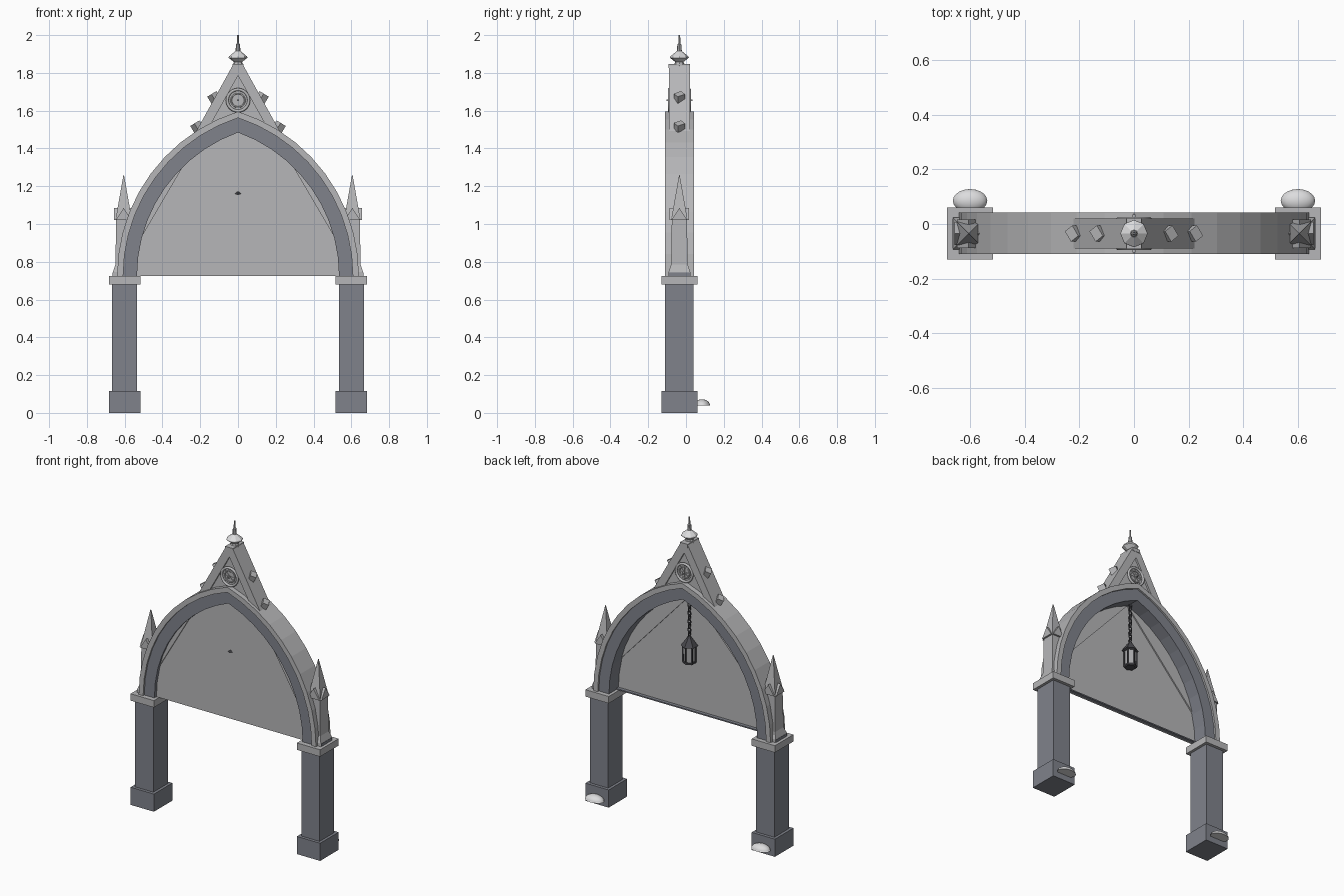
import bpy, bmesh, math
from mathutils import Matrix, Vector

if "Cube" in bpy.data.objects:
    bpy.data.objects.remove(bpy.data.objects["Cube"])

YC = -0.035          # mid-plane of the gateway
SPRING = 0.725       # height where the arch starts
K = 0.272            # arc centre offset past the axis


def material(name, rgb):
    m = bpy.data.materials.new(name)
    m.use_nodes = True
    m.diffuse_color = (*rgb, 1)
    m.node_tree.nodes["Principled BSDF"].inputs["Base Color"].default_value = (*rgb, 1)
    return m


LIGHT = material("light stone", (0.47, 0.47, 0.48))
DARK = material("dark stone", (0.215, 0.225, 0.26))
PALE = material("pale cap", (0.72, 0.72, 0.73))
IRON = material("dark iron", (0.07, 0.07, 0.08))
GLASS = material("lantern glass", (0.42, 0.42, 0.43))


def finish(name, bm, mat, smooth=False):
    bmesh.ops.recalc_face_normals(bm, faces=bm.faces)
    me = bpy.data.meshes.new(name)
    bm.to_mesh(me)
    bm.free()
    me.materials.append(mat)
    for p in me.polygons:
        p.use_smooth = smooth
    ob = bpy.data.objects.new(name, me)
    bpy.context.collection.objects.link(ob)
    return ob


def box(name, x, y, z, mat, tilt=0.0, yaw=0.0):
    """Box from (min, max) ranges, optionally turned about its centre."""
    bm = bmesh.new()
    c = Vector([(r[0] + r[1]) / 2 for r in (x, y, z)])
    size = [r[1] - r[0] for r in (x, y, z)]
    m = (Matrix.Translation(c) @ Matrix.Rotation(tilt, 4, 'Y')
         @ Matrix.Rotation(yaw, 4, 'Z') @ Matrix.Diagonal((*size, 1)))
    bmesh.ops.create_cube(bm, size=1, matrix=m)
    return finish(name, bm, mat)


def prism(name, pts, y0, y1, mat, move=Matrix()):
    """Extrude an (x, z) outline along y."""
    bm = bmesh.new()
    f = bm.faces.new([bm.verts.new((x, y0, z)) for x, z in pts])
    out = bmesh.ops.extrude_face_region(bm, geom=[f])
    bmesh.ops.translate(bm, vec=(0, y1 - y0, 0),
                        verts=[v for v in out["geom"] if isinstance(v, bmesh.types.BMVert)])
    bm.transform(move)
    return finish(name, bm, mat)


def lathe(name, x, y, profile, sides, mat, turn=0.0):
    """Stack of regular polygon rings given as (radius, z)."""
    bm = bmesh.new()
    rings = []
    for r, z in profile:
        rings.append([bm.verts.new((x + r * math.cos(turn + math.tau * i / sides),
                                    y + r * math.sin(turn + math.tau * i / sides), z))
                      for i in range(sides)])
    for a, b in zip(rings, rings[1:]):
        for i in range(sides):
            j = (i + 1) % sides
            bm.faces.new((a[i], a[j], b[j], b[i]))
    bm.faces.new(rings[0])
    bm.faces.new(rings[-1])
    return finish(name, bm, mat)


def torus(name, loc, major, minor, mat, rot, stretch=1.0, seg=28):
    bpy.ops.mesh.primitive_torus_add(location=loc, rotation=rot, major_radius=major,
                                     minor_radius=minor, major_segments=seg, minor_segments=12)
    bpy.ops.object.shade_smooth()
    ob = bpy.context.object
    ob.name = name
    ob.scale.x = stretch
    ob.data.materials.append(mat)
    return ob


def arc(r, t0=0.0, t1=1.0, n=10):
    """Points on the +x side of the pointed arch, from spring to apex."""
    top = math.acos(K / r)
    angles = [top * (t0 + (t1 - t0) * i / n) for i in range(n + 1)]
    return [(r * math.cos(a) - K, SPRING + r * math.sin(a)) for a in angles]


def whole_arc(r):
    right = arc(r)
    return right + [(-x, z) for x, z in right[-2::-1]]


def arch_band(name, r_out, r_in, y0, y1, mat):
    bm = bmesh.new()
    rows = [[bm.verts.new(p) for p in ((a, y0, b), (c, y0, d), (c, y1, d), (a, y1, b))]
            for (a, b), (c, d) in zip(whole_arc(r_out), whole_arc(r_in))]
    for p, q in zip(rows, rows[1:]):
        for i in range(4):
            j = (i + 1) % 4
            bm.faces.new((p[i], p[j], q[j], q[i]))
    bm.faces.new(rows[0])
    bm.faces.new(rows[-1])
    return finish(name, bm, mat)


# Pointed arch: light outer order, dark inner order, infill panel with thin sill
arch_band("outer_arch", 0.912, 0.88, -0.11, 0.042, LIGHT)
arch_band("inner_arch", 0.884, 0.807, -0.098, 0.03, DARK)
prism("arch_panel", whole_arc(0.813), -0.077, -0.067, LIGHT)
box("panel_sill", (-0.535, 0.535), (-0.067, -0.045), (0.725, 0.733), DARK)

for s, side in ((-1, "right"), (1, "left")):
    def flip(pts):
        return [(s * x, z) for x, z in pts]

    def span(c, h):
        return (s * c - h, s * c + h)

    # Raised slivers where the panel meets the arch
    prism(side + "_back_sliver", flip(arc(0.809, 0.21, 1.0)), -0.067, -0.059, LIGHT)
    prism(side + "_front_sliver", flip(arc(0.809, 0.21, 0.655, 5)), -0.085, -0.077, LIGHT)

    # Pillar
    box(side + "_plinth", span(0.6, 0.084), (-0.13, 0.06), (0, 0.115), DARK)
    box(side + "_shaft", span(0.6, 0.066), (-0.11, 0.04), (0.115, 0.68), DARK)
    box(side + "_capital", span(0.6, 0.084), (-0.13, 0.06), (0.68, SPRING), LIGHT)

    # Pinnacle with flared foot, spire and four gablets
    q = math.sqrt(2)
    lathe(side + "_pinnacle", s * 0.605, YC,
          [(0.058 * q, 0.725), (0.058 * q, 0.745), (0.044 * q, 0.785), (0.04 * q, 1.02),
           (0.042 * q, 1.03), (0.002, 1.26)], 4, LIGHT, math.pi / 4)
    box(side + "_pinnacle_foot", span(0.655, 0.01), (-0.09, 0.02), (SPRING, 0.742), DARK)
    for i in range(4):
        place = Matrix.Translation((s * 0.605, YC, 0)) @ Matrix.Rotation(i * math.pi / 2, 4, 'Z')
        prism(f"{side}_gablet_{i + 1}", [(-0.042, 1.02), (0.042, 1.02), (0, 1.085)],
              -0.052, -0.02, LIGHT, place)

    # Gable crockets
    for i, (x, z) in enumerate(((0.127, 1.67), (0.217, 1.515))):
        box(f"{side}_crocket_{i + 1}", span(x, 0.019), (YC - 0.023, YC + 0.023),
            (z - 0.022, z + 0.022), LIGHT, s * 0.55, 0.6)

    # Gable rake
    prism(side + "_gable_rake", flip([(0.0, 1.845), (0.025, 1.845), (0.222, 1.49),
                                      (0.16, 1.5), (0.0, 1.785)]), -0.09, 0.02, LIGHT)

    # Rounded growth at the foot of the plinth
    bm = bmesh.new()
    bmesh.ops.create_uvsphere(bm, u_segments=20, v_segments=12, radius=1)
    bmesh.ops.bisect_plane(bm, geom=bm.verts[:] + bm.edges[:] + bm.faces[:],
                           plane_co=(0, 0, 0), plane_no=(0, 0, -1), clear_outer=True)
    bmesh.ops.holes_fill(bm, edges=[e for e in bm.edges if e.is_boundary])
    bm.transform(Matrix.Translation((s * 0.6, 0.085, 0.038))
                 @ Matrix.Diagonal((0.063, 0.043, 0.034, 1)))
    finish(side + "_foot_mound", bm, PALE, True)

# Gable infill and cap
prism("gable_infill", [(-0.17, 1.5), (0.17, 1.5), (0, 1.8)], -0.078, 0.008, LIGHT)
box("gable_cap", (-0.028, 0.028), (-0.092, 0.022), (1.825, 1.848), LIGHT)

# Rosette on both faces of the gable
for y, d, face in ((-0.082, -1, "front"), (0.012, 1, "back")):
    flat = (math.pi / 2, 0, 0)
    torus(face + "_rosette_ring", (0, y + d * 0.006, 1.655), 0.057, 0.008, LIGHT, flat)
    torus(face + "_rosette_inner", (0, y + d * 0.003, 1.655), 0.036, 0.004, LIGHT, flat)
    disc = [(0.052 * math.cos(math.tau * i / 20), 1.655 + 0.052 * math.sin(math.tau * i / 20))
            for i in range(20)]
    prism(face + "_rosette_disc", disc, y, y + d * 0.002, LIGHT)
    for i in range(4):
        box(f"{face}_rosette_bar_{i + 1}", (-0.052, 0.052), (y - 0.005, y + 0.005),
            (1.653, 1.657), LIGHT, i * math.pi / 4)
    box(face + "_rosette_boss", (-0.005, 0.005), (y - 0.022, y + 0.022), (1.65, 1.66), LIGHT)

# Finial: neck, pale knop, spike
lathe("finial_neck", 0, YC, [(0.012, 1.78), (0.03, 1.84), (0.016, 1.87)], 8, LIGHT)
lathe("finial_knop", 0, YC, [(0.018, 1.855), (0.05, 1.88), (0.048, 1.887), (0.014, 1.915)], 8, PALE)
lathe("finial_spike", 0, YC, [(0.013, 1.91), (0.011, 1.95), (0.006, 1.955), (0.004, 2.0)], 8, LIGHT)

# Hanging lantern and chain
turn = math.pi / 6
lathe("lantern_roof", 0, YC, [(0.04, 1.155), (0.052, 1.16), (0.016, 1.21), (0.008, 1.225)], 6, IRON, turn)
lathe("lantern_base", 0, YC, [(0.034, 1.045), (0.042, 1.05), (0.042, 1.06)], 6, IRON, turn)
lathe("lantern_glass", 0, YC, [(0.033, 1.058), (0.036, 1.157)], 6, GLASS, turn)
for i in range(6):
    a = turn + i * math.tau / 6
    px, py = 0.037 * math.cos(a), YC + 0.037 * math.sin(a)
    box(f"lantern_post_{i + 1}", (px - 0.004, px + 0.004), (py - 0.004, py + 0.004),
        (1.055, 1.16), IRON)
for i in range(10):
    torus(f"chain_link_{i + 1}", (0, YC, 1.235 + i * 0.027), 0.01, 0.0035, IRON,
          (0, math.pi / 2, (i % 2) * math.pi / 2), 1.7, 10)
